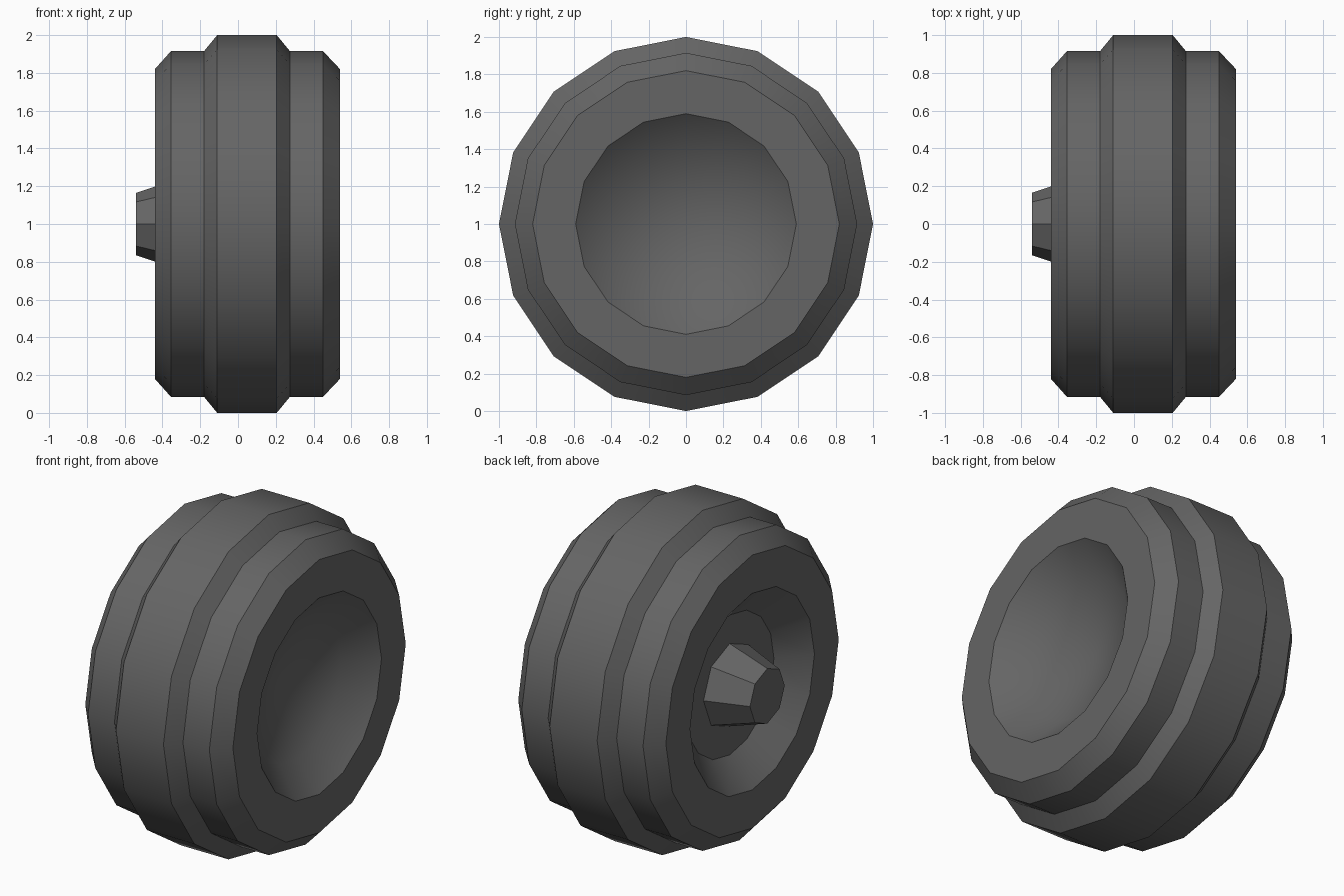
import bpy, bmesh, math

if "Cube" in bpy.data.objects:
    bpy.data.objects.remove(bpy.data.objects["Cube"])

rubber = bpy.data.materials.new("dark grey")
rubber.diffuse_color = (0.13, 0.13, 0.13, 1)
rubber.use_nodes = True
rubber.node_tree.nodes["Principled BSDF"].inputs["Base Color"].default_value = rubber.diffuse_color


def lathe(name, profile, sides):
    """Spin (x, radius) points about the x axis; radius 0 closes to a point."""
    bm = bmesh.new()
    rings = []
    for x, r in profile:
        if r == 0:
            rings.append([bm.verts.new((x, 0, 1))])
        else:
            rings.append([bm.verts.new((x, r * math.cos(2 * math.pi * i / sides),
                                        1 + r * math.sin(2 * math.pi * i / sides)))
                          for i in range(sides)])
    for a, b in zip(rings, rings[1:]):
        for i in range(sides):
            j = (i + 1) % sides
            quad = [a[i % len(a)], a[j % len(a)], b[j % len(b)], b[i % len(b)]]
            bm.faces.new(list(dict.fromkeys(quad)))
    bmesh.ops.recalc_face_normals(bm, faces=bm.faces)
    mesh = bpy.data.meshes.new(name)
    bm.to_mesh(mesh)
    bm.free()
    mesh.materials.append(rubber)
    obj = bpy.data.objects.new(name, mesh)
    bpy.context.collection.objects.link(obj)
    bpy.ops.object.select_all(action='DESELECT')
    obj.select_set(True)
    bpy.context.view_layer.objects.active = obj
    bpy.ops.object.shade_smooth_by_angle(angle=math.radians(30))
    return obj


# wheel: flat inner recess, stepped tread, dished outer face
lathe("wheel", [(-0.29, 0), (-0.29, 0.42), (-0.44, 0.59), (-0.44, 0.82),
                (-0.355, 0.915), (-0.18, 0.915), (-0.11, 1.0), (0.205, 1.0),
                (0.275, 0.915), (0.45, 0.915), (0.54, 0.82), (0.54, 0.59),
                (0.39, 0.42), (0.28, 0)], 16)

# axle stub: tapered, standing on the inner recess
lathe("axle_stub", [(-0.27, 0), (-0.27, 0.255), (-0.54, 0.165), (-0.54, 0)], 8)
